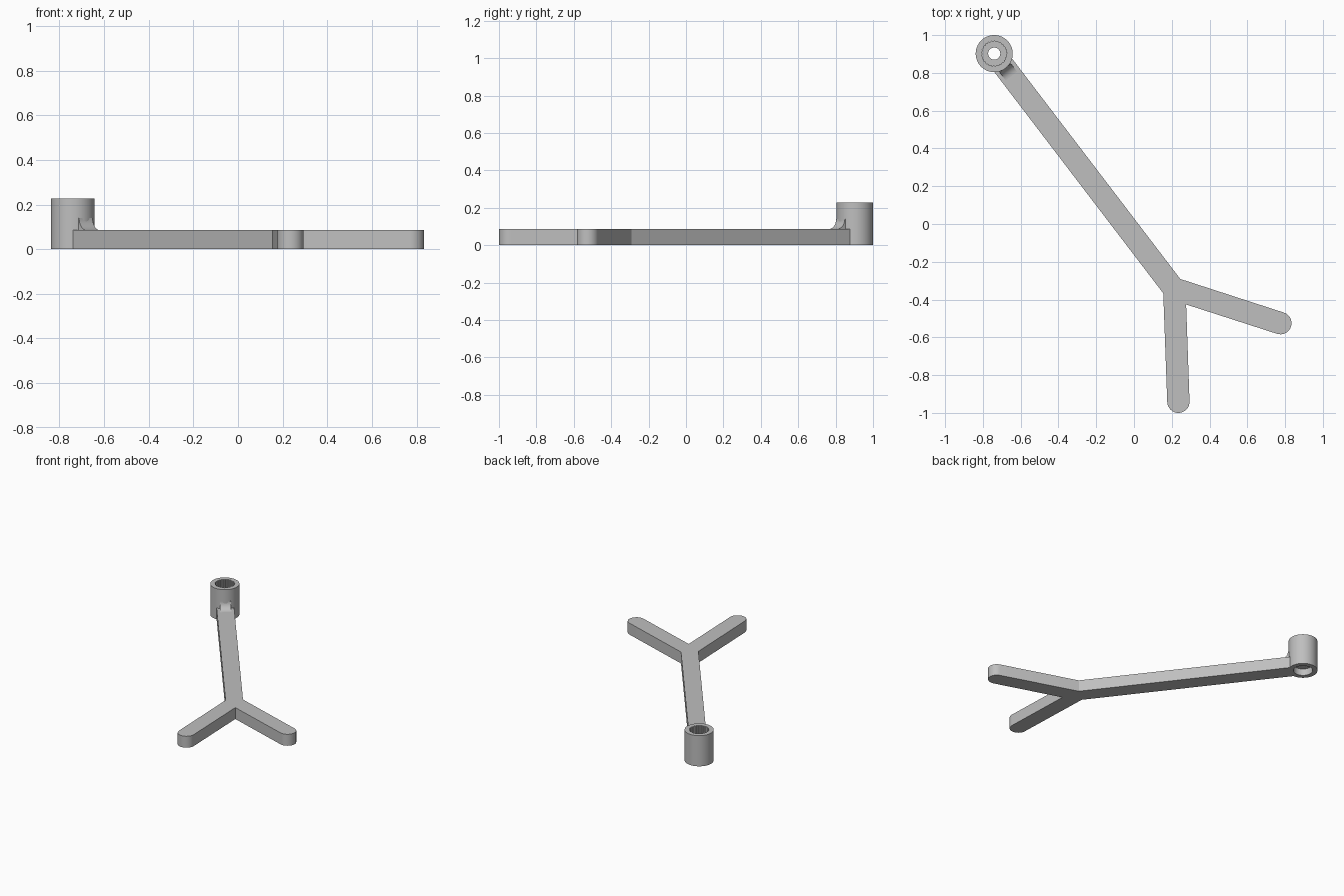
import bpy, bmesh
from math import sin, cos, pi, radians, atan2
from mathutils import Vector

if "Cube" in bpy.data.objects:
    bpy.data.objects.remove(bpy.data.objects["Cube"])

# Single plain grey material
grey = bpy.data.materials.new("plain_grey")
grey.use_nodes = True
COLOR = (0.52, 0.52, 0.52, 1)
grey.diffuse_color = COLOR
grey.node_tree.nodes["Principled BSDF"].inputs["Base Color"].default_value = COLOR

HUB = Vector((-0.74, 0.902))           # centre of the socket
AXIS = Vector((0.609, -0.793))         # direction of the long arm
SIDE = Vector((0.793, 0.609))
HALF = 0.059                           # half width of the bars
ARM_H = 0.085


def finish(name, bm):
    bmesh.ops.recalc_face_normals(bm, faces=bm.faces)
    mesh = bpy.data.meshes.new(name)
    bm.to_mesh(mesh)
    bm.free()
    obj = bpy.data.objects.new(name, mesh)
    bpy.context.collection.objects.link(obj)
    mesh.materials.append(grey)
    bpy.ops.object.select_all(action='DESELECT')
    obj.select_set(True)
    bpy.context.view_layer.objects.active = obj
    bpy.ops.object.shade_smooth_by_angle(angle=radians(30))
    return obj


def extrude(name, points, offset):
    bm = bmesh.new()
    face = bm.faces.new([bm.verts.new(p) for p in points])
    moved = bmesh.ops.extrude_face_region(bm, geom=[face], use_keep_orig=True)
    verts = [v for v in moved["geom"] if isinstance(v, bmesh.types.BMVert)]
    bmesh.ops.translate(bm, verts=verts, vec=offset)
    return finish(name, bm)


def round_end(centre, direction, steps=16):
    # Half circle running counter-clockwise around the tip of a leg
    a = atan2(direction.y, direction.x)
    return [centre + HALF * Vector((cos(t), sin(t)))
            for t in (a - pi / 2 + pi * i / steps for i in range(steps + 1))]


# Forked arm: one bar splitting into two round-ended legs
left_joint, right_joint = Vector((0.155, -0.367)), Vector((0.245, -0.291))
crotch = Vector((0.276, -0.426))
start = HUB + AXIS * 0.078
outline = [start - SIDE * HALF, left_joint]
outline += round_end(Vector((0.235, -0.941)), Vector((0.035, -1)))
outline += [crotch]
outline += round_end(Vector((0.775, -0.525)), Vector((0.953, -0.303)))
outline += [right_joint, start + SIDE * HALF]
extrude("forked_arm", [p.to_3d() for p in outline], (0, 0, ARM_H))

# Concave gusset between arm and socket
R, W, D = 0.054, 0.038, 0.15
profile = [(0.085, ARM_H - 0.01), (D, ARM_H - 0.01)]
profile += [(D - R * sin(t), ARM_H + R - R * cos(t))
            for t in (pi / 2 * i / 10 for i in range(11))]
profile += [(0.085, ARM_H + R)]
points = []
for d, z in profile:
    p = HUB + AXIS * d - SIDE * W
    points.append((p.x, p.y, z))
extrude("gusset", points, (SIDE * 2 * W).to_3d())

# Socket: toothed bore above, screw hole through a web, plain recess below
TEETH, SEG = 25, 100
RINGS = [(0.098, 0, 0), (0.098, 0.228, 0), (0.067, 0.228, 0.004),
         (0.067, 0.09, 0.004), (0.032, 0.09, 0), (0.032, 0.05, 0),
         (0.065, 0.05, 0), (0.065, 0, 0)]
bm = bmesh.new()
rings = []
for radius, z, tooth in RINGS:
    ring = []
    for i in range(SEG):
        r = radius - (tooth if i % 4 > 1 else 0)
        a = 2 * pi * i / SEG
        ring.append(bm.verts.new((HUB.x + r * cos(a), HUB.y + r * sin(a), z)))
    rings.append(ring)
for a, b in zip(rings, rings[1:] + rings[:1]):
    for i in range(SEG):
        j = (i + 1) % SEG
        bm.faces.new((a[i], a[j], b[j], b[i]))
finish("splined_socket", bm)
